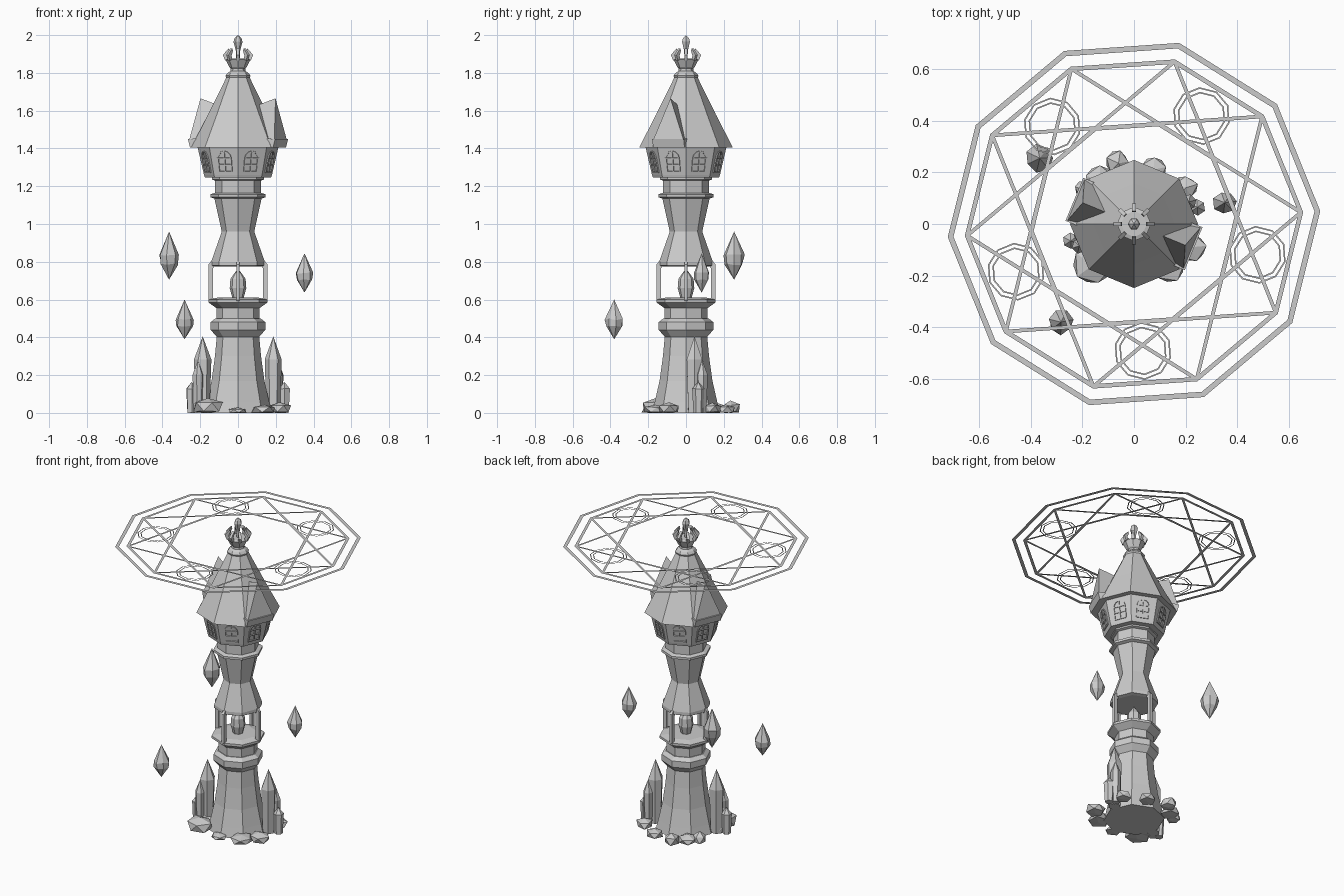
import bpy, bmesh, math, random
from math import sin, cos, pi, radians
from mathutils import Matrix, Vector

random.seed(4)
if "Cube" in bpy.data.objects:
    bpy.data.objects.remove(bpy.data.objects["Cube"])

stone = bpy.data.materials.new("plain_grey")
stone.use_nodes = True
GREY = (0.6, 0.6, 0.6, 1)
stone.diffuse_color = GREY
stone.node_tree.nodes["Principled BSDF"].inputs["Base Color"].default_value = GREY


def finish(name, bm, recalc=True):
    if recalc:
        bmesh.ops.recalc_face_normals(bm, faces=bm.faces)
    me = bpy.data.meshes.new(name)
    bm.to_mesh(me)
    bm.free()
    me.materials.append(stone)
    ob = bpy.data.objects.new(name, me)
    bpy.context.collection.objects.link(ob)
    return ob


def lathe(name, profile, n=8, at=(0, 0), phase=0.0, jitter=0.0):
    """Faceted solid from (radius, z) pairs, bottom to top."""
    bm = bmesh.new()
    loops = []
    for r, z in profile:
        if r == 0:
            loops.append([bm.verts.new((at[0], at[1], z))] * n)
            continue
        loop = []
        for i in range(n):
            a = phase + 2 * pi * i / n
            k = r * (1 + random.uniform(-jitter, jitter))
            dz = random.uniform(-jitter, jitter) * r
            loop.append(bm.verts.new((at[0] + k * cos(a), at[1] + k * sin(a), z + dz)))
        loops.append(loop)
    for lo, hi in zip(loops, loops[1:]):
        for i in range(n):
            j = (i + 1) % n
            bm.faces.new(list(dict.fromkeys((lo[i], lo[j], hi[j], hi[i]))))
    for loop in (loops[0], loops[-1]):
        if loop[0] is not loop[1]:
            bm.faces.new(loop)
    return finish(name, bm)


def add_prism(bm, outline, depth, matrix):
    """Outline in local XY, extruded along local Z about its middle."""
    low = [bm.verts.new(matrix @ Vector((x, y, -depth / 2))) for x, y in outline]
    high = [bm.verts.new(matrix @ Vector((x, y, depth / 2))) for x, y in outline]
    bm.faces.new(low[::-1])
    bm.faces.new(high)
    for i in range(len(low)):
        j = (i + 1) % len(low)
        bm.faces.new((low[i], low[j], high[j], high[i]))


def radial(a):
    """Local X outward, local Y up, local Z sideways."""
    m = Matrix(((1, 0, 0), (0, 0, -1), (0, 1, 0))).to_4x4()
    return Matrix.Rotation(a, 4, 'Z') @ m


# Tower body
lathe("shaft", [(.18, 0), (.165, .06), (.14, .17), (.122, .3), (.112, .41)])
lathe("lower_collar", [(.11, .4), (.145, .44), (.145, .48), (.12, .5)])
lathe("lantern_floor", [(.115, .49), (.115, .555), (.157, .585), (.157, .6), (.11, .61)])
lathe("upper_shaft", [(.12, .775), (.142, .78), (.142, .8), (.086, .96), (.126, 1.14)])
lathe("upper_band", [(.126, 1.135), (.146, 1.142), (.146, 1.157), (.122, 1.165)])
lathe("upper_neck", [(.121, 1.15), (.121, 1.23), (.138, 1.235), (.138, 1.25)])
lathe("watch_room", [(.175, 1.245), (.18, 1.26), (.215, 1.41)])
lathe("roof", [(.2, 1.405), (.248, 1.405), (.158, 1.58), (.062, 1.775), (.066, 1.785),
               (.055, 1.8), (.04, 1.81), (.036, 1.84)])
lathe("crown_cup", [(.036, 1.82), (.046, 1.83), (.066, 1.87), (.05, 1.875)])
lathe("finial_crystal", [(.008, 1.86), (.012, 1.92), (.024, 1.965), (.018, 1.985), (0, 2)], 6)
lathe("lantern_crystal", [(0, .585), (.03, .61), (.044, .66), (.04, .71), (0, .765)], 8)

# Crown claws and lantern pillars
bm = bmesh.new()
for i in range(8):
    claw = [(.05, 1.865), (.068, 1.865), (.08, 1.895), (.05, 1.93), (.046, 1.915), (.056, 1.893)]
    add_prism(bm, claw, .016, radial(i * pi / 4))
finish("crown_claws", bm)
bm = bmesh.new()
for i in range(4):
    outer = [(.11, .802), (.143, .802), (.157, .785), (.157, .597), (.143, .578), (.11, .578)]
    inner = [(.11, .6), (.124, .6), (.132, .61), (.132, .765), (.124, .777), (.11, .777)]
    add_prism(bm, outer + inner, .018, radial(i * pi / 2))
finish("lantern_pillars", bm)

# Arched windows on every face of the watch room
lean = math.atan2((.215 - .18) * cos(pi / 8), .15)
W, H, T = .04, .075, .007
arch = [(W * cos(t * pi / 6), H + W * sin(t * pi / 6)) for t in range(7)]
small = [(x * (W - T) / W, H + (y - H) * (W - T) / W) for x, y in arch]
frame = [(W, 0)] + arch + [(-W, 0), (-W + T, 0)] + small[::-1] + [(W - T, 0)]


def rect(x0, x1, y0, y1):
    return [(x0, y0), (x1, y0), (x1, y1), (x0, y1)]


bm = bmesh.new()
for i in range(8):
    a = pi / 8 + i * pi / 4
    # local X sideways, Y up the wall, Z outward
    m = (Matrix.Rotation(a + pi / 2, 4, 'Z') @ Matrix.Translation((0, -.18 * cos(pi / 8), 1.26))
         @ Matrix.Rotation(pi / 2 + lean, 4, 'X') @ Matrix.Translation((0, .016, .002)))
    for shape in (frame, rect(-W, W, -.004, .004), rect(-.003, .003, 0, H + W - .003),
                  rect(-W, W, .036, .042), rect(-W, W, H - .003, H + .003)):
        add_prism(bm, shape, .008, m)
finish("window_frames", bm)

# Two opposite gabled dormers
bm = bmesh.new()
for a in (-pi / 8, pi - pi / 8):
    rot = Matrix.Rotation(a, 4, 'Z')
    pts = [(.243, -.085, 1.45), (.243, .085, 1.45), (.215, 0, 1.665), (.1, 0, 1.625),
           (.15, -.07, 1.45), (.15, .07, 1.45)]
    v = [bm.verts.new(rot @ Vector(p)) for p in pts]
    for f in ((0, 1, 2), (1, 5, 3, 2), (0, 2, 3, 4), (0, 4, 5, 1), (4, 3, 5)):
        bm.faces.new([v[k] for k in f])
    sill = [(.15, 1.41), (.238, 1.405), (.25, 1.45), (.15, 1.455)]
    add_prism(bm, sill, .18, radial(a))
finish("dormers", bm)

# Floating crystals
for k, (x, y, z0, z1, r) in enumerate([(-.365, .255, .705, .96, .053),
                                       (.352, .083, .637, .845, .046),
                                       (-.283, -.38, .39, .6, .047)]):
    h = z1 - z0
    lathe(f"floating_crystal_{k + 1}", [(0, z0), (r * .9, z0 + h * .32), (r, z0 + h * .5), (0, z1)],
          7, (x, y), k, .12)

# Ground crystals: the same cluster on opposite sides
for side, s in (("left", 1), ("right", -1)):
    for k, (x, y, r, top) in enumerate([(.187, .045, .046, .405), (.212, .085, .03, .28),
                                        (.245, .065, .032, .165)]):
        lathe(f"{side}_ground_crystal_{k + 1}",
              [(r * .8, 0), (r, top * .65 + .02), (0, top)], 6, (s * x, s * y), .3 * k, .04)

# Rocks around the foot
for k, (x, y, r, h) in enumerate([(-.16, -.16, .085, .09), (-.19, -.07, .06, .06), (.22, -.09, .06, .06),
                                  (.14, -.16, .07, .05), (-.06, .235, .05, .07), (.075, .21, .05, .05),
                                  (-.19, .13, .045, .07), (.2, .14, .05, .06), (-.13, .17, .06, .05),
                                  (0, -.19, .05, .03)]):
    bm = bmesh.new()
    bmesh.ops.create_icosphere(bm, subdivisions=1, radius=1)
    spin = Matrix.Rotation(k * 1.3, 3, 'Z')
    for v in bm.verts:
        p = spin @ v.co * random.uniform(.85, 1.15)
        v.co = (x + p.x * r, y + p.y * r, max(0, h * .35 + p.z * h * .6))
    finish(f"rock_{k + 1}", bm)

# Flat magic circle hovering around the roof
SKY = 1.84
bm = bmesh.new()


def ring(radius, width, n=10, phase=radians(4), cx=0, cy=0):
    pts = []
    for r in (radius, radius - width):
        pts.append([bm.verts.new((cx + r * cos(phase + 2 * pi * i / n),
                                  cy + r * sin(phase + 2 * pi * i / n), SKY)) for i in range(n)])
    for i in range(n):
        j = (i + 1) % n
        bm.faces.new((pts[0][i], pts[0][j], pts[1][j], pts[1][i]))


def strip(p, q, width):
    side = (q - p).normalized().cross(Vector((0, 0, 1))) * width / 2
    bm.faces.new([bm.verts.new(c) for c in (p + side, q + side, q - side, p - side)])


ring(.723, .022)
ring(.657, .018)
ring(.395, .005)
corner = [Vector((.648 * cos(radians(4 + 36 * i)), .648 * sin(radians(4 + 36 * i)), SKY))
          for i in range(10)]
for i in range(10):
    strip(corner[i], corner[(i + 3) % 10], .014)
for i in range(5):
    a = radians(58 + 72 * i)
    for r in (.112, .094):
        ring(r, .006, 10, a, .493 * cos(a), .493 * sin(a))
finish("magic_circle", bm, recalc=False)
